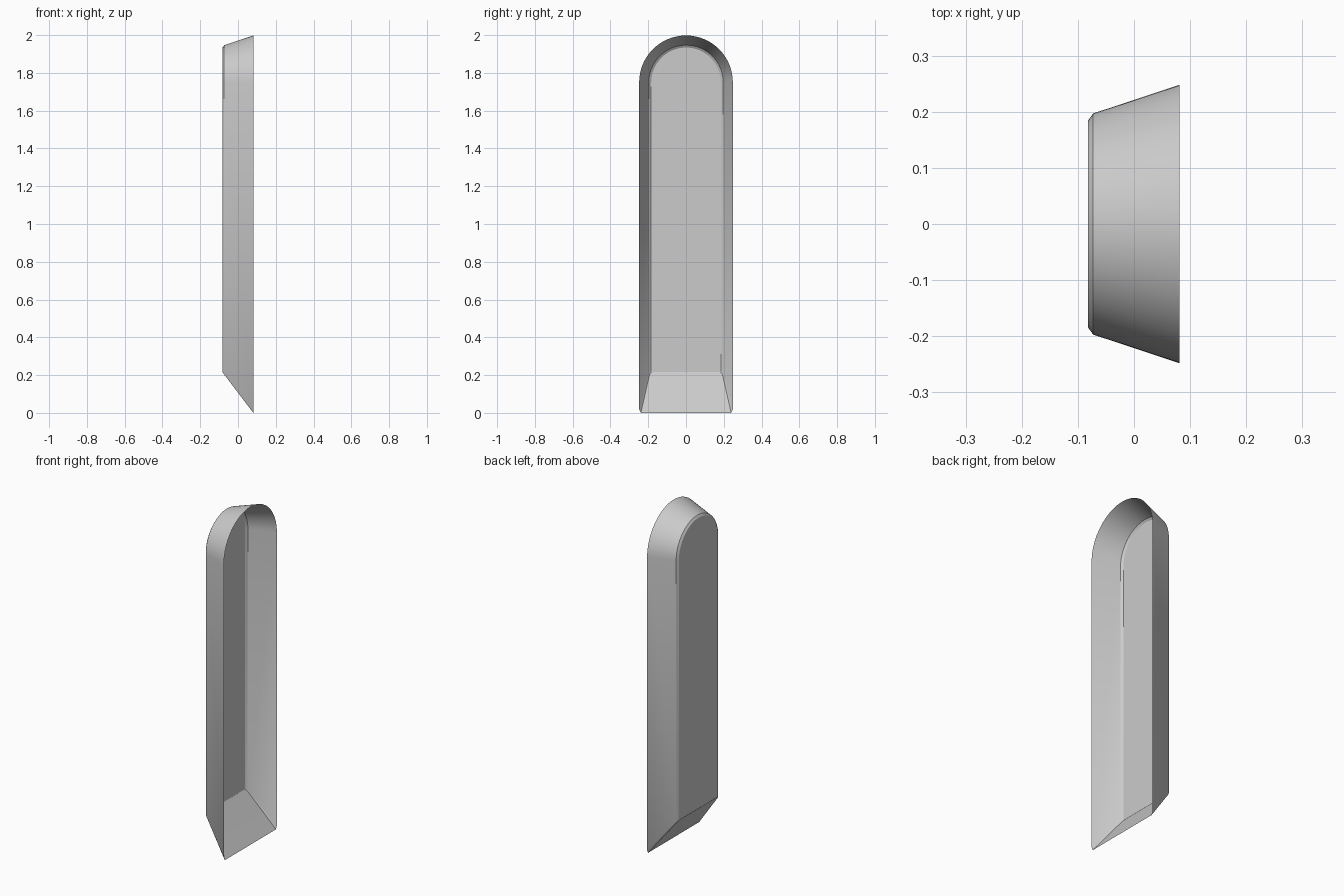
import bpy, bmesh, math

if "Cube" in bpy.data.objects:
    bpy.data.objects.remove(bpy.data.objects["Cube"])

ARC = 32       # segments round the arched head
SPRING = 1.75  # height where the arch starts


def arch_loop(bm, x, half_width, bottom, cut_y, cut_z):
    """Closed arched outline in the YZ plane, with clipped bottom corners."""
    pts = [(-half_width + cut_y, bottom), (-half_width, bottom + cut_z)]
    for i in range(ARC + 1):
        a = math.pi * (1 - i / ARC)
        pts.append((half_width * math.cos(a), SPRING + half_width * math.sin(a)))
    pts += [(half_width, bottom + cut_z), (half_width - cut_y, bottom)]
    return [bm.verts.new((x, y, z)) for y, z in pts]


bm = bmesh.new()

# Open rim, end of the splayed wall, chamfered edge of the back panel
loops = [
    arch_loop(bm, 0.081, 0.248, 0.0, 0.009, 0.02),
    arch_loop(bm, -0.073, 0.197, 0.203, 0.004, 0.009),
    arch_loop(bm, -0.082, 0.184, 0.216, 0.002, 0.004),
]

# Splayed walls, sloping sill and chamfer
for outer, inner in zip(loops, loops[1:]):
    n = len(outer)
    for i in range(n):
        j = (i + 1) % n
        bm.faces.new((outer[i], outer[j], inner[j], inner[i]))

# Flat back panel
bm.faces.new(loops[-1])
bmesh.ops.recalc_face_normals(bm, faces=bm.faces)

mesh = bpy.data.meshes.new("arched_niche")
bm.to_mesh(mesh)
bm.free()
niche = bpy.data.objects.new("arched_niche", mesh)
bpy.context.collection.objects.link(niche)

bpy.context.view_layer.objects.active = niche
niche.select_set(True)
bpy.ops.object.shade_smooth_by_angle(angle=math.radians(30))
